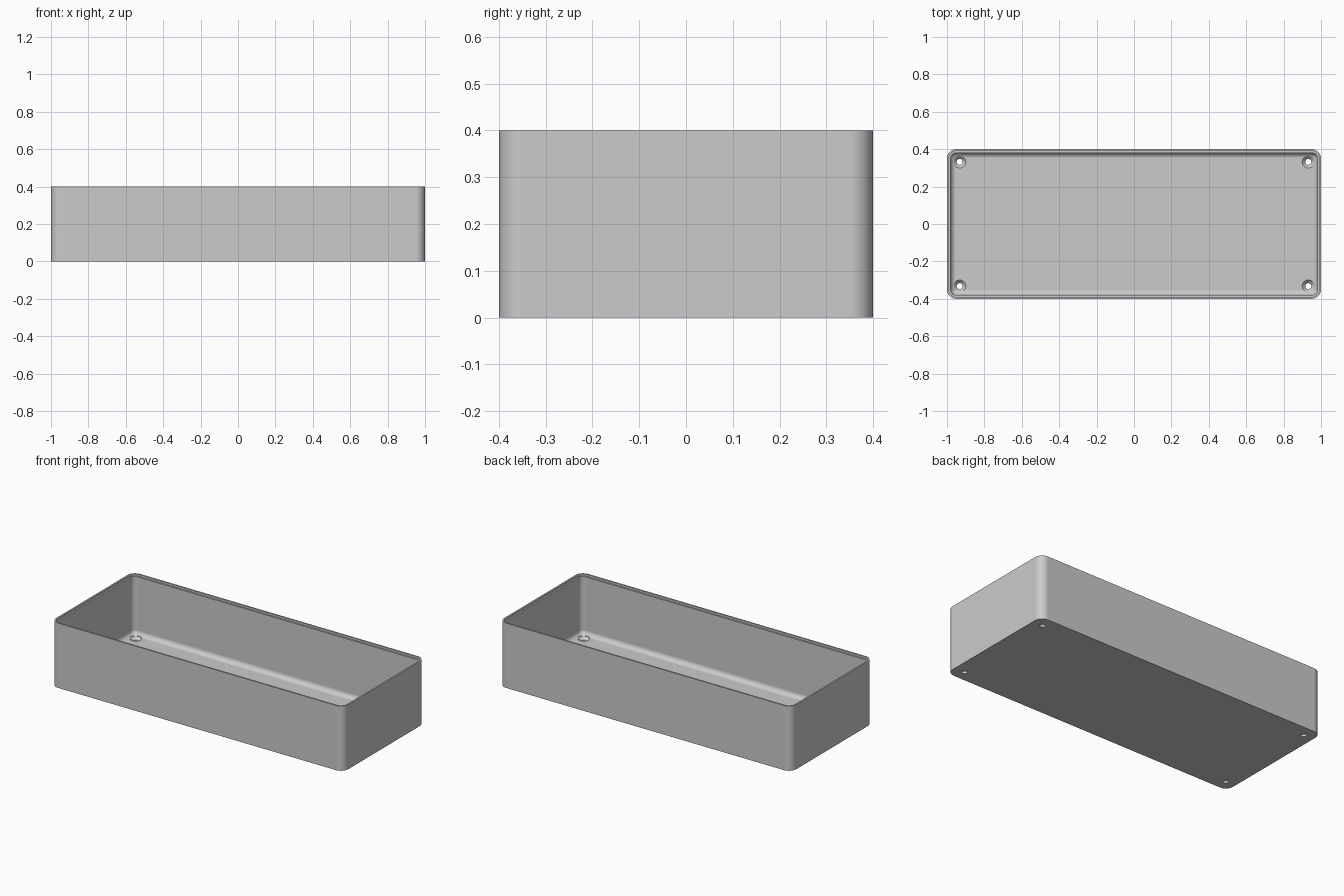
import bpy, bmesh, math

default = bpy.data.objects.get("Cube")
if default:
    bpy.data.objects.remove(default, do_unlink=True)

HALF_X, HALF_Y, HEIGHT = 1.0, 0.4, 0.4
CORNER, WALL, FLOOR, FILLET = 0.05, 0.02, 0.03, 0.029
LIP, STEP = 0.01, 0.012
SEG = 8

gray = bpy.data.materials.new("light_gray")
gray.use_nodes = True
color = (0.6, 0.6, 0.6, 1)
gray.diffuse_color = color
gray.node_tree.nodes["Principled BSDF"].inputs["Base Color"].default_value = color


def rounded_loop(bm, inset, z):
    """Rounded rectangle of vertices, inset from the outer wall."""
    r = CORNER - inset
    cx, cy = HALF_X - CORNER, HALF_Y - CORNER
    verts = []
    for i, (sx, sy) in enumerate([(1, 1), (-1, 1), (-1, -1), (1, -1)]):
        for k in range(SEG + 1):
            a = (i + k / SEG) * math.pi / 2
            verts.append(bm.verts.new((sx * cx + r * math.cos(a), sy * cy + r * math.sin(a), z)))
    return verts


def loft(bm, loops):
    """Skin consecutive loops and cap both ends."""
    for a, b in zip(loops, loops[1:]):
        n = len(a)
        for i in range(n):
            j = (i + 1) % n
            bm.faces.new((a[i], a[j], b[j], b[i]))
    bm.faces.new(list(reversed(loops[0])))
    bm.faces.new(loops[-1])
    bmesh.ops.recalc_face_normals(bm, faces=bm.faces)


def make_object(name, bm):
    mesh = bpy.data.meshes.new(name)
    bm.to_mesh(mesh)
    bm.free()
    mesh.materials.append(gray)
    obj = bpy.data.objects.new(name, mesh)
    bpy.context.collection.objects.link(obj)
    return obj


# Open tray: outer wall, stepped rim, inner wall, floor fillet
profile = [(0, 0), (0, HEIGHT), (LIP, HEIGHT), (LIP, HEIGHT - STEP), (WALL, HEIGHT - STEP)]
for k in range(SEG + 1):
    a = k / SEG * math.pi / 2
    profile.append((WALL + FILLET * (1 - math.cos(a)), FLOOR + FILLET * (1 - math.sin(a))))
bm = bmesh.new()
loft(bm, [rounded_loop(bm, inset, z) for inset, z in profile])
tray = make_object("tray", bm)

# Countersunk screw holes, one in each corner of the floor
bm = bmesh.new()
sections = [(0.016, -0.05), (0.016, 0.013), (0.033, FLOOR), (0.033, 0.08)]
for x in (-0.932, 0.932):
    for y in (-0.332, 0.332):
        part = bmesh.new()
        loft(part, [[part.verts.new((x + r * math.cos(t * math.pi / 16),
                                     y + r * math.sin(t * math.pi / 16), z))
                     for t in range(32)] for r, z in sections])
        temp = bpy.data.meshes.new("hole_part")
        part.to_mesh(temp)
        part.free()
        bm.from_mesh(temp)
        bpy.data.meshes.remove(temp)
cutter = make_object("screw_hole_cutter", bm)

bpy.ops.object.select_all(action='DESELECT')
tray.select_set(True)
bpy.context.view_layer.objects.active = tray
cut = tray.modifiers.new("screw_holes", 'BOOLEAN')
cut.operation, cut.solver, cut.object = 'DIFFERENCE', 'EXACT', cutter
bpy.ops.object.modifier_apply(modifier=cut.name)
bpy.data.objects.remove(cutter, do_unlink=True)

# Smooth rounded corners, crisp rim and hole edges
bpy.ops.object.shade_smooth_by_angle(angle=math.radians(30))
weighted = tray.modifiers.new("flat_walls", 'WEIGHTED_NORMAL')
weighted.keep_sharp = True
